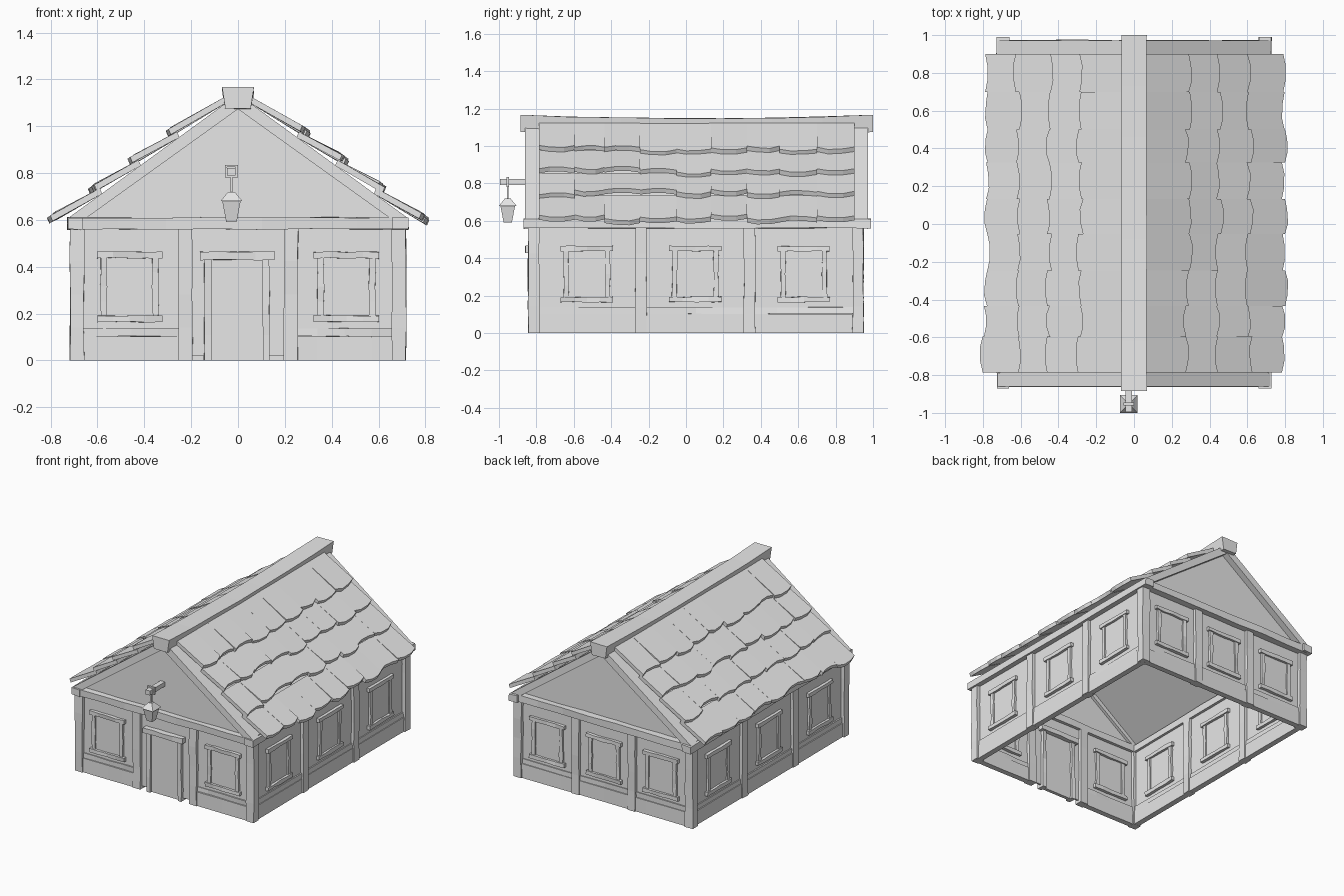
import bpy, bmesh, math, random
from mathutils import Vector, Matrix

random.seed(4)
if "Cube" in bpy.data.objects:
    bpy.data.objects.remove(bpy.data.objects["Cube"], do_unlink=True)

GREY = (0.8, 0.8, 0.8, 1)
mat = bpy.data.materials.new("plain grey")
mat.use_nodes = True
mat.diffuse_color = GREY
mat.node_tree.nodes["Principled BSDF"].inputs["Base Color"].default_value = GREY

FRONT, BACK, SIDE = -0.815, 0.92, 0.685   # wall planes
EAVE, TOP = 0.61, 1.135                   # wall top and roof peak
PITCH = 0.73


def finish(name, bm):
    bmesh.ops.recalc_face_normals(bm, faces=bm.faces[:])
    mesh = bpy.data.meshes.new(name)
    bm.to_mesh(mesh)
    bm.free()
    mesh.materials.append(mat)
    ob = bpy.data.objects.new(name, mesh)
    bpy.context.collection.objects.link(ob)
    return ob


def prism(bm, points, offset):
    """Extrude a polygon of 3D points along an offset."""
    low = [bm.verts.new(p) for p in points]
    high = [bm.verts.new(Vector(p) + Vector(offset)) for p in points]
    bm.faces.new(low)
    bm.faces.new(high)
    for i in range(len(low)):
        j = (i + 1) % len(low)
        bm.faces.new((low[i], low[j], high[j], high[i]))


def beam(name, a, b, wobble=0.003, cuts=3, shape=None):
    """Box between two corners, split along its length and roughly hewn."""
    lo = Vector(map(min, a, b))
    hi = Vector(map(max, a, b))
    size = hi - lo
    axis = max(range(3), key=lambda i: size[i])
    bm = bmesh.new()
    bmesh.ops.create_cube(bm, size=1)
    for v in bm.verts:
        v.co = Vector(((lo[i] + hi[i]) / 2 + v.co[i] * size[i] for i in range(3)))
    if cuts:
        long_edges = [e for e in bm.edges
                      if abs((e.verts[0].co - e.verts[1].co)[axis]) > size[axis] * 0.9]
        bmesh.ops.subdivide_edges(bm, edges=long_edges, cuts=cuts, use_grid_fill=True)
    for v in bm.verts:
        if shape:
            shape(v.co)
        for i in range(3):
            if i != axis:
                v.co[i] += random.uniform(-wobble, wobble)
    return finish(name, bm)


# Walls: u runs along the wall, d is depth outward from its plane
def front_wall(u, d, z): return (u, FRONT - d, z)
def back_wall(u, d, z): return (u, BACK + d, z)
def left_wall(u, d, z): return (SIDE + d, u, z)
def right_wall(u, d, z): return (-SIDE - d, u, z)


def piece(place, name, u0, u1, z0, z1, depth, wobble=0.003, cuts=3):
    beam(name, place(u0, -depth, z0), place(u1, depth, z1), wobble, cuts)


def window(place, name, u):
    for end, z in (("sill", 0.165), ("lintel", 0.437)):
        piece(place, f"{name}_window_{end}", u - 0.14, u + 0.14, z, z + 0.027, 0.028)
    for s in (-1, 1):
        piece(place, f"{name}_window_stile", u + s * 0.097, u + s * 0.124, 0.19, 0.44, 0.021)
    piece(place, f"{name}_window_pane", u - 0.1, u + 0.1, 0.19, 0.44, 0.011, 0, 0)


def build_wall(place, name, u0, u1, posts, windows, sill_spans):
    piece(place, f"{name}_wall", u0, u1, 0.02, 0.6, 0.006, 0, 0)
    for u in posts:
        piece(place, f"{name}_post", u - 0.03, u + 0.03, 0, 0.565, 0.028)
    for a, b in sill_spans:
        piece(place, f"{name}_sill", a, b, 0, 0.102, 0.02, 0.001)
        piece(place, f"{name}_rail", a, b, 0.102, 0.137, 0.014)
    for u in windows:
        window(place, name, u)


for name, place in (("left", left_wall), ("right", right_wall)):
    build_wall(place, name, FRONT, BACK, (-0.24, 0.34), (-0.53, 0.05, 0.63),
               ((FRONT, BACK),))
build_wall(front_wall, "front", -SIDE, SIDE, (-0.225, 0.225), (-0.463, 0.463),
           ((-SIDE, -0.225), (0.225, SIDE)))
build_wall(back_wall, "back", -SIDE, SIDE, (-0.225, 0.225), (-0.455, 0, 0.455),
           ((-SIDE, SIDE),))

# Corner posts and the plates on top of the walls
for s in (-1, 1):
    for y in (FRONT, BACK):
        beam("corner_post", (s * 0.657, y - 0.029, 0), (s * 0.717, y + 0.029, 0.565))
    beam("side_plate", (s * 0.66, -0.87, 0.56), (s * 0.727, 0.99, EAVE), cuts=6)
for y in (-0.825, 0.937):
    beam("gable_plate", (-0.715, y - 0.037, 0.56), (0.715, y + 0.037, EAVE), cuts=6)

# Door
piece(front_wall, "door_panel", -0.12, 0.11, 0, 0.43, 0.012, 0, 0)
for u in (-0.13, 0.12):
    piece(front_wall, "door_stile", u - 0.015, u + 0.015, 0, 0.432, 0.028)
piece(front_wall, "door_lintel", -0.162, 0.155, 0.43, 0.465, 0.044)

# Gable walls and rafters
for y, rafter_y in ((FRONT, -0.86), (BACK, 0.9)):
    bm = bmesh.new()
    prism(bm, [(-0.68, y - 0.006, 0.6), (0.68, y - 0.006, 0.6), (0, y - 0.006, 1.09)],
          (0, 0.012, 0))
    finish("gable_wall", bm)
    for s in (-1, 1):
        bm = bmesh.new()
        prism(bm, [(s * x, rafter_y, z) for x, z in
                   ((0.645, EAVE), (0.722, EAVE), (0.05, 1.1), (0, 1.1), (0, 1.073))],
              (0, 0.072, 0))
        finish("rafter", bm)


def roof_z(x): return TOP - PITCH * x


# Roof boards and overlapping shingles
ROWS = ((0.785, 0.58), (0.61, 0.415), (0.445, 0.25), (0.28, 0.045))
COLUMNS = (-0.785, -0.595, -0.435, -0.247, -0.052, 0.133, 0.325, 0.5, 0.7, 0.9)
for s, side in ((1, "left"), (-1, "right")):
    bm = bmesh.new()
    prism(bm, [(s * x, y, roof_z(x) - 0.02) for x, y in
               ((0, -0.8), (0.71, -0.8), (0.71, 0.91), (0, 0.91))], (0, 0, 0.018))
    finish(f"{side}_roof_boards", bm)
    bm = bmesh.new()
    for low, high in ROWS:
        for y0, y1 in zip(COLUMNS, COLUMNS[1:]):
            w = y1 - y0
            shift = random.uniform(-0.022, 0.008)
            bulge = random.choice((-0.014, 0.014, 0.018))
            lift = 0.034 + random.uniform(-0.006, 0.006)
            outline = [(high, y0, 0), (low + shift, y0, lift)]
            for t in (0.3, 0.7):
                outline.append((low + shift + bulge * random.uniform(0.6, 1),
                                y0 + w * t, lift))
            outline += [(low + shift, y1, lift), (high, y1, 0)]
            prism(bm, [(s * x, y, roof_z(x) + h) for x, y, h in outline],
                  (s * 0.01, 0, 0.024))
    finish(f"{side}_shingles", bm)


# Ridge beam: wider at the top and sagging in the middle
def sag(co):
    if co.z > 1.12:
        co.x *= 1.22
    co.z -= 0.018 * max(0, 1 - (co.y - 0.055) ** 2 / 0.85)


beam("ridge_beam", (-0.055, -0.885, 1.075), (0.055, 1, 1.165), 0.002, 6, sag)

# Hanging lantern
LX, LY = -0.028, -0.953
beam("lantern_arm", (LX - 0.018, -0.995, 0.79), (LX + 0.018, FRONT, 0.822), 0, 0)
for s in (-1, 1):
    x = LX + s * 0.023
    beam("lantern_strap", (x - 0.005, LY - 0.007, 0.782), (x + 0.005, LY + 0.007, 0.835), 0, 0)
    z = 0.808 + s * 0.022
    beam("lantern_strap", (LX - 0.028, LY - 0.007, z - 0.005),
         (LX + 0.028, LY + 0.007, z + 0.005), 0, 0)
beam("lantern_rod", (LX - 0.005, LY - 0.005, 0.71), (LX + 0.005, LY + 0.005, 0.79), 0, 0)
for name, z0, z1, r0, r1 in (("lantern_body", 0.59, 0.68, 0.022, 0.039),
                             ("lantern_cap", 0.68, 0.72, 0.047, 0.014)):
    bm = bmesh.new()
    bmesh.ops.create_cone(bm, cap_ends=True, segments=4, depth=z1 - z0,
                          radius1=r0 * math.sqrt(2), radius2=r1 * math.sqrt(2),
                          matrix=Matrix.Translation((LX, LY, (z0 + z1) / 2))
                          @ Matrix.Rotation(math.pi / 4, 4, "Z"))
    finish(name, bm)
